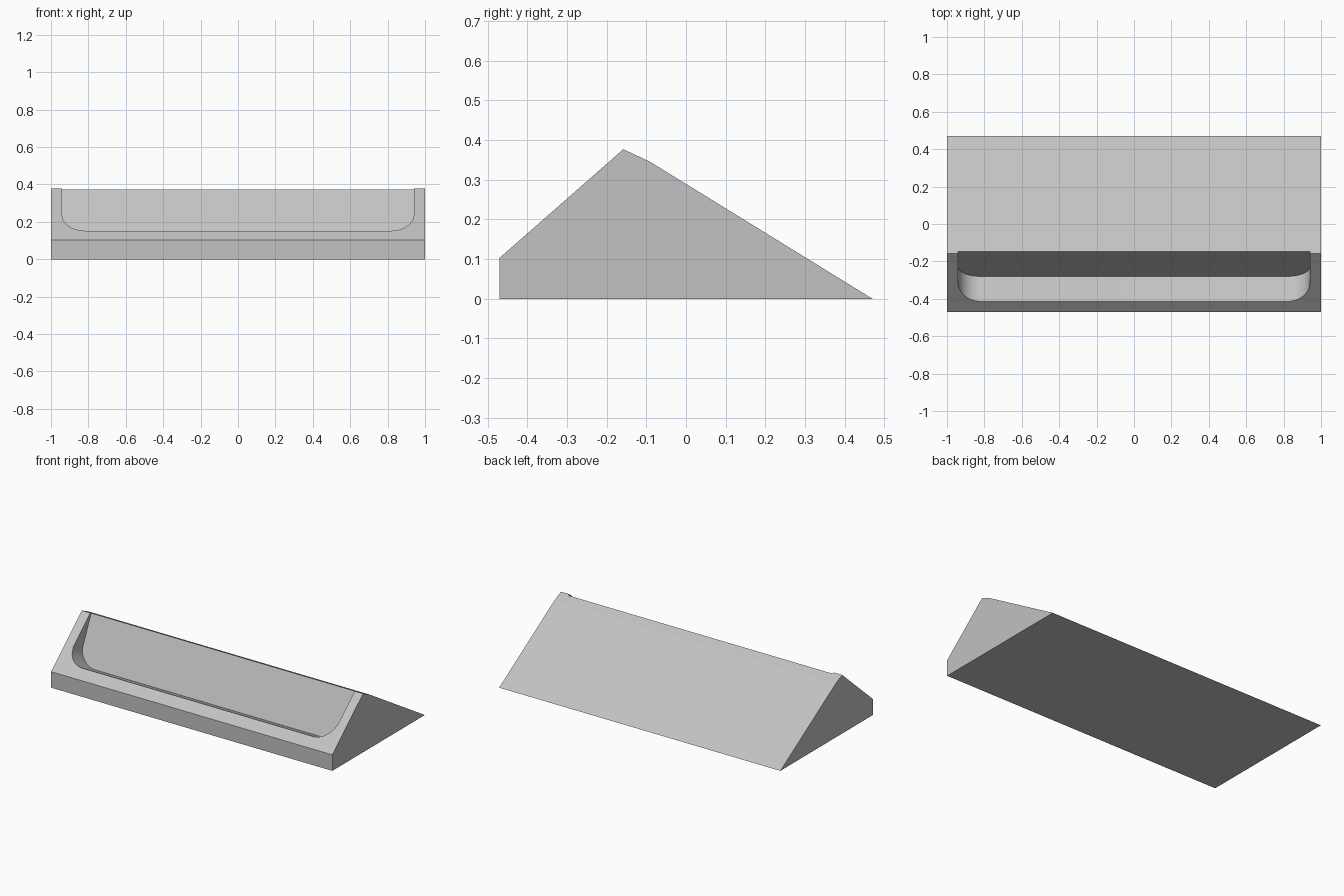
import bpy
import bmesh
from math import cos, sin, pi, radians
from mathutils import Vector

if "Cube" in bpy.data.objects:
    bpy.data.objects.remove(bpy.data.objects["Cube"], do_unlink=True)

# Single grey material
grey = bpy.data.materials.new("light_grey")
grey.use_nodes = True
grey.diffuse_color = (0.54, 0.54, 0.54, 1)
grey.node_tree.nodes["Principled BSDF"].inputs["Base Color"].default_value = grey.diffuse_color


def prism(name, outline, offset):
    """Sweep a closed outline of 3D points along an offset vector."""
    bm = bmesh.new()
    face = bm.faces.new([bm.verts.new(p) for p in outline])
    swept = bmesh.ops.extrude_face_region(bm, geom=[face])["geom"]
    bmesh.ops.translate(bm, vec=offset,
                        verts=[g for g in swept if isinstance(g, bmesh.types.BMVert)])
    bmesh.ops.recalc_face_normals(bm, faces=bm.faces)
    mesh = bpy.data.meshes.new(name)
    bm.to_mesh(mesh)
    bm.free()
    mesh.materials.append(grey)
    obj = bpy.data.objects.new(name, mesh)
    bpy.context.collection.objects.link(obj)
    return obj


# Wedge body: side profile swept across the width
profile = [(-0.47, 0), (0.47, 0), (-0.09, 0.345), (-0.158, 0.377), (-0.47, 0.103)]
body = prism("wedge_body", [(-1, y, z) for y, z in profile], Vector((2, 0, 0)))

# Pocket: rounded tray outline on a tilted back plane, open at the ridge
tilt = radians(65)
origin = Vector((0, -0.28, 0.09))
up = Vector((0, cos(tilt), sin(tilt)))
outward = Vector((0, -sin(tilt), cos(tilt)))
half_width, radius, height, steps = 0.94, 0.12, 0.45, 16
right_half = [(half_width - radius + radius * sin(a), radius - radius * cos(a))
              for a in (i * pi / 2 / steps for i in range(steps + 1))]
right_half.append((half_width, height))
tray = right_half + [(-x, v) for x, v in reversed(right_half)]
cutter = prism("pocket_cutter", [origin + Vector((x, 0, 0)) + up * v for x, v in tray],
               outward * 0.5)
cutter.hide_render = True

# Cut the pocket and discard the cutter
cut = body.modifiers.new("pocket", "BOOLEAN")
cut.operation = "DIFFERENCE"
cut.solver = "EXACT"
cut.object = cutter
bpy.ops.object.select_all(action="DESELECT")
body.select_set(True)
bpy.context.view_layer.objects.active = body
bpy.ops.object.modifier_apply(modifier=cut.name)
bpy.data.objects.remove(cutter, do_unlink=True)

# Smooth only the rounded pocket corners
bpy.ops.object.shade_smooth_by_angle(angle=radians(6))
